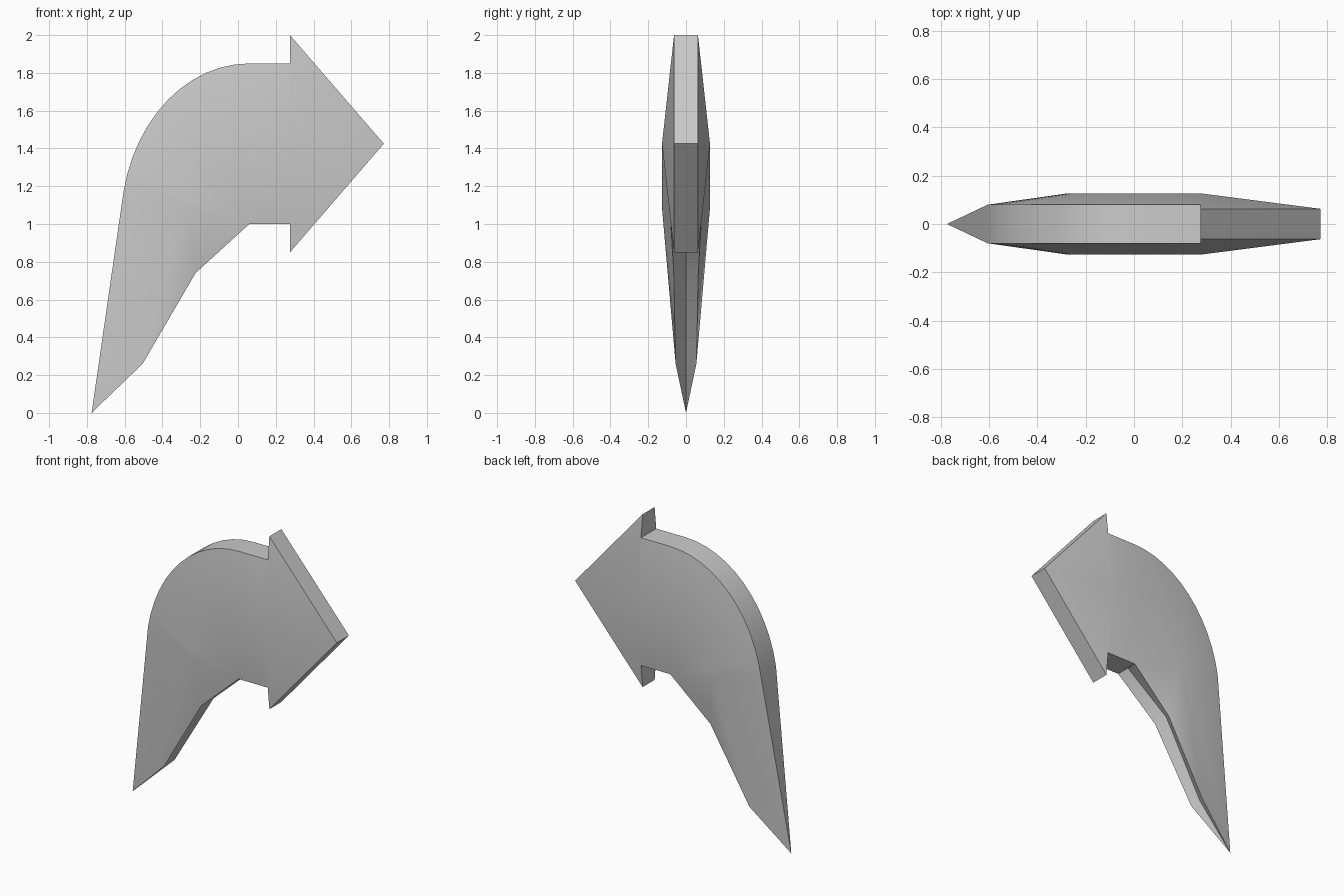
import bpy, bmesh, math

if "Cube" in bpy.data.objects:
    bpy.data.objects.remove(bpy.data.objects["Cube"])

EDGE, RIDGE, HEAD = 0.08, 0.127, 0.063   # half thicknesses
bm = bmesh.new()


def pair(x, z, h):
    """Front and back vertex at the same outline position."""
    return bm.verts.new((x, -h, z)), bm.verts.new((x, h, z))


def skin(*pts):
    """Mirrored front and back face."""
    for side in (0, 1):
        bm.faces.new([p[side] for p in pts])


def wall(a, b):
    """Rim between two outline points."""
    vs = []
    for v in (a[0], b[0], b[1], a[1]):
        if v not in vs:
            vs.append(v)
    bm.faces.new(vs)


def single(x, z):
    v = bm.verts.new((x, 0, z))
    return v, v


# Arrow head: centre ridge falling to a blunt tip
top = pair(0.275, 2.0, HEAD)
point = pair(0.772, 1.425, HEAD)
low = pair(0.275, 0.85, HEAD)
neck_top = pair(0.275, 1.85, EDGE)
neck_low = pair(0.275, 1.0, EDGE)
neck_mid = pair(0.275, 1.425, RIDGE)
skin(top, neck_top, neck_mid, point)
skin(low, neck_low, neck_mid, point)
for a, b in ((neck_top, top), (top, point), (point, low), (low, neck_low)):
    wall(a, b)

# Bend: elliptical outer edge fanned around the inner corner
cx, cz, rx, rz = 0.06, 1.0, 0.68, 0.85
corner = pair(cx, cz, EDGE)
steps, start = 12, math.asin(0.2)
outer, ridge = [], []
for i in range(steps + 1):
    t = math.pi / 2 + (start - math.pi / 2) * i / steps
    x, z = cx - rx * math.cos(t), cz + rz * math.sin(t)
    outer.append(pair(x, z, EDGE))
    ridge.append(pair((x + cx) / 2, (z + cz) / 2, RIDGE))
for i in range(steps):
    skin(outer[i], outer[i + 1], ridge[i + 1], ridge[i])
    skin(ridge[i], ridge[i + 1], corner)
    wall(outer[i], outer[i + 1])

# Straight shaft between bend and head
skin(outer[0], ridge[0], neck_mid, neck_top)
skin(ridge[0], corner, neck_low, neck_mid)
wall(outer[0], neck_top)

# Tapering tail with a grooved inner edge
tip = single(-0.775, 0)
kinks = [corner, pair(-0.225, 0.74, 0.065), pair(-0.505, 0.26, 0.055), tip]
groove = [single(0.05, 1.01), single(-0.26, 0.775), single(-0.53, 0.28), tip]
end = ridge[-1]
skin(outer[-1], tip, end)
wall(outer[-1], tip)
for i in range(3):
    skin(kinks[i], kinks[i + 1], end)
    vs = [kinks[i], kinks[i + 1], groove[i + 1], groove[i]]
    skin(*(vs if i < 2 else vs[:2] + vs[3:]))

# Shaft underside running into the groove
bm.faces.new((neck_low[0], neck_low[1], corner[1], groove[0][0], corner[0]))

bmesh.ops.recalc_face_normals(bm, faces=bm.faces)
mesh = bpy.data.meshes.new("bent_arrow")
bm.to_mesh(mesh)
bm.free()
obj = bpy.data.objects.new("bent_arrow", mesh)
bpy.context.collection.objects.link(obj)
bpy.context.view_layer.objects.active = obj
obj.select_set(True)
bpy.ops.object.shade_smooth_by_angle(angle=math.radians(30))
